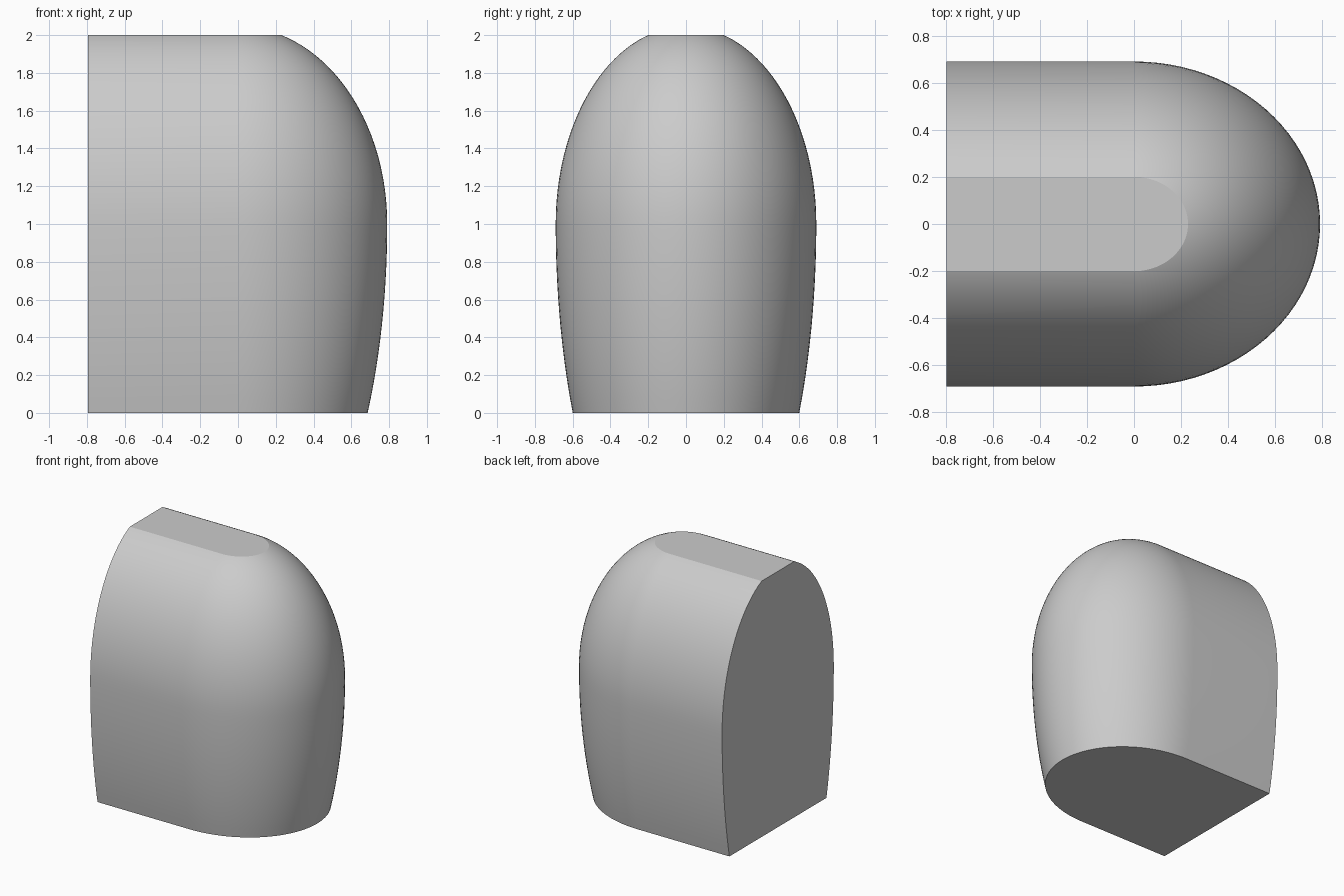
import bpy, bmesh
from math import sin, cos, pi, sqrt, radians

cube = bpy.data.objects.get("Cube")
if cube:
    bpy.data.objects.remove(cube, do_unlink=True)

HEIGHT, BELLY = 2.0, 1.0        # overall height, height of the widest level
BACK = -0.795                   # flat end plane
WIDTH, NOSE = 0.69, 0.79        # half width and rounded end reach at the belly
RINGS, ARC = 40, 48


def swell(z):
    """Scale of the outline at a height: short ellipse above, long one below."""
    reach = 1.045 if z > BELLY else 2.02
    return sqrt(1 - ((z - BELLY) / reach) ** 2)


def outline(z):
    """Straight sides closed by a half ellipse on the +x end."""
    s = swell(z)
    arc = [(NOSE * s * cos(a), WIDTH * s * sin(a), z)
           for a in (pi * (i / ARC - 0.5) for i in range(ARC + 1))]
    return [(BACK, -WIDTH * s, z)] + arc + [(BACK, WIDTH * s, z)]


# Body lofted through stacked outlines, closer together near the top
bm = bmesh.new()
levels = [HEIGHT * sin(pi / 2 * i / RINGS) for i in range(RINGS + 1)]
rings = [[bm.verts.new(p) for p in outline(z)] for z in levels]
for low, high in zip(rings, rings[1:]):
    for i in range(len(low) - 1):
        bm.faces.new((low[i], low[i + 1], high[i + 1], high[i]))

# Flat base, top and back end
bm.faces.new(rings[0][::-1])
bm.faces.new(rings[-1])
bm.faces.new([r[0] for r in rings] + [r[-1] for r in reversed(rings)])
bmesh.ops.recalc_face_normals(bm, faces=bm.faces)

mesh = bpy.data.meshes.new("domed_body")
bm.to_mesh(mesh)
bm.free()
body = bpy.data.objects.new("domed_body", mesh)
bpy.context.collection.objects.link(body)

# Plain light grey
grey = bpy.data.materials.new("light_grey")
grey.use_nodes = True
colour = (0.6, 0.6, 0.6, 1)
grey.diffuse_color = colour
grey.node_tree.nodes["Principled BSDF"].inputs["Base Color"].default_value = colour
mesh.materials.append(grey)

# Smooth skin with crisp rims
bpy.ops.object.select_all(action="DESELECT")
body.select_set(True)
bpy.context.view_layer.objects.active = body
bpy.ops.object.shade_smooth_by_angle(angle=radians(18))
